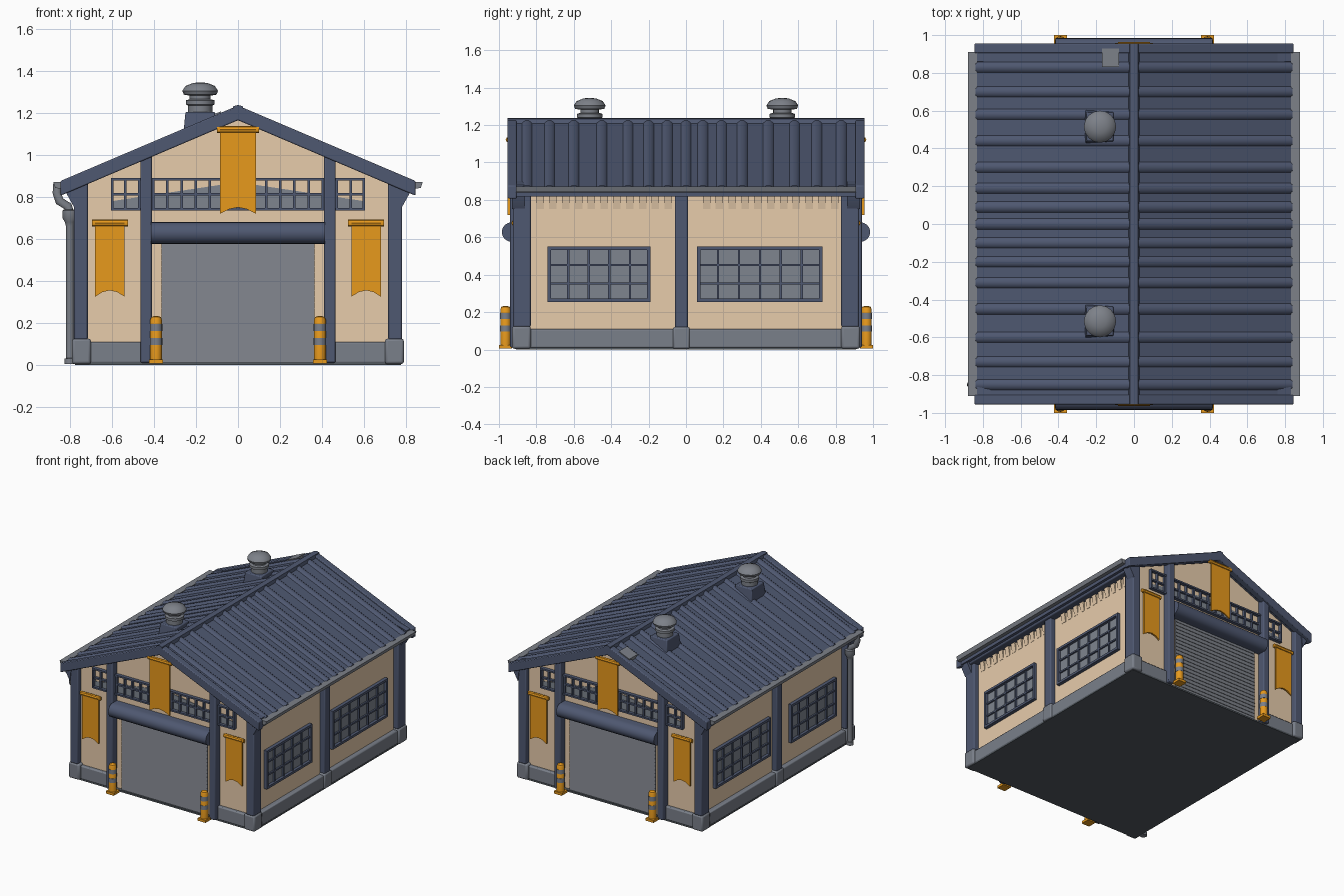
import bpy, bmesh, math
from mathutils import Vector

if "Cube" in bpy.data.objects:
    bpy.data.objects.remove(bpy.data.objects["Cube"])


def material(name, r, g, b):
    m = bpy.data.materials.new(name)
    m.use_nodes = True
    m.diffuse_color = (r, g, b, 1)
    bsdf = m.node_tree.nodes["Principled BSDF"]
    bsdf.inputs["Base Color"].default_value = (r, g, b, 1)
    bsdf.inputs["Roughness"].default_value = 0.8
    return m


BLUE = material("slate blue", 0.078, 0.098, 0.165)
CREAM = material("cream plaster", 0.86, 0.65, 0.44)
STONE = material("stone grey", 0.195, 0.215, 0.255)
METAL = material("metal grey", 0.205, 0.22, 0.25)
GLASS = material("window grey", 0.21, 0.235, 0.275)
ORANGE = material("warm orange", 0.8, 0.32, 0.012)
DARK = material("dark underside", 0.085, 0.1, 0.115)


class Part:
    """Collects solids in one mesh, then makes an object from them."""

    def __init__(self):
        self.bm = bmesh.new()

    def loft(self, a, b):
        va = [self.bm.verts.new(p) for p in a]
        vb = [self.bm.verts.new(p) for p in b]
        self.bm.faces.new(va)
        self.bm.faces.new(vb[::-1])
        for i in range(len(va)):
            j = (i + 1) % len(va)
            self.bm.faces.new((va[i], vb[i], vb[j], va[j]))
        return self

    def box(self, x0, x1, y0, y1, z0, z1):
        def ring(z):
            return [(x0, y0, z), (x1, y0, z), (x1, y1, z), (x0, y1, z)]
        return self.loft(ring(z0), ring(z1))

    def along_y(self, profile, y0, y1):
        return self.loft([(x, y0, z) for x, z in profile], [(x, y1, z) for x, z in profile])

    def along_x(self, profile, x0, x1):
        return self.loft([(x0, y, z) for y, z in profile], [(x1, y, z) for y, z in profile])

    def lathe(self, x, y, profile, sides=16):
        rings = []
        for r, z in profile:
            turn = [2 * math.pi * i / sides for i in range(sides)]
            rings.append([self.bm.verts.new((x + r * math.cos(t), y + r * math.sin(t), z)) for t in turn])
        for a, b in zip(rings, rings[1:]):
            for i in range(sides):
                j = (i + 1) % sides
                self.bm.faces.new((a[i], a[j], b[j], b[i]))
        self.bm.faces.new(rings[0][::-1])
        self.bm.faces.new(rings[-1])
        return self

    def finish(self, name, mat, mirror="", bevel=0):
        bmesh.ops.recalc_face_normals(self.bm, faces=self.bm.faces)
        me = bpy.data.meshes.new(name)
        self.bm.to_mesh(me)
        self.bm.free()
        me.materials.append(mat)
        me.shade_smooth()
        me.set_sharp_from_angle(angle=math.radians(40))
        ob = bpy.data.objects.new(name, me)
        bpy.context.collection.objects.link(ob)
        if bevel:
            mod = ob.modifiers.new("soft edges", 'BEVEL')
            mod.width, mod.segments = bevel, 2
        if mirror:
            mod = ob.modifiers.new("both sides", 'MIRROR')
            mod.use_axis = ("x" in mirror, "y" in mirror, False)
            mod.use_mirror_merge = False
        return ob


def roof_z(x, top=1.22):
    return top - 0.425 * abs(x)


def gable(half, top, drop):
    """Chevron profile following the roof slope."""
    xs = (-half, 0, half)
    return [(x, roof_z(x, top)) for x in xs] + [(x, roof_z(x, top) - drop) for x in xs[::-1]]


# Walls and floor
W, L = 0.74, 0.885
Part().along_y([(-W, 0.01), (W, 0.01), (W, 0.87), (0, 1.18), (-W, 0.87)], -L, L).finish("walls", CREAM)
Part().box(-0.775, 0.775, -0.91, 0.91, 0, 0.012).finish("floor_slab", DARK)

# Stone base with corner feet
Part().box(0.7, 0.775, -0.91, 0.91, 0.008, 0.11).finish("side_base", STONE, "x", 0.008)
Part().box(0.45, 0.775, -0.91, -0.86, 0.008, 0.11).finish("end_base", STONE, "xy", 0.008)
Part().box(0.7, 0.79, -0.93, -0.83, 0.004, 0.125).finish("corner_foot", STONE, "xy", 0.012)
Part().box(0.7, 0.787, -0.07, 0.02, 0.004, 0.12).finish("middle_foot", STONE, "x", 0.01)

# Posts and beams
Part().box(0.715, 0.782, -0.925, -0.83, 0.12, 0.885).finish("corner_post", BLUE, "xy", 0.008)
Part().box(0.72, 0.78, -0.06, 0.01, 0.115, 0.86).finish("middle_post", BLUE, "x", 0.008)
Part().box(0.41, 0.465, -0.94, -0.86, 0.01, 1.01).finish("door_post", BLUE, "xy", 0.008)
Part().box(0.72, 0.80, -0.92, 0.92, 0.82, 0.875).finish("eave_beam", BLUE, "x", 0.008)
Part().along_y([(0.78, 0.75), (0.83, 0.84), (0.83, 0.88), (0.76, 0.9)], -0.93, -0.86).finish(
    "eave_bracket", BLUE, "xy")

# Plaster ribs under the eaves
ribs = Part()
for i in range(24):
    y = -0.8 + i * 0.0685
    if abs(y + 0.015) > 0.08:
        ribs.along_y([(0.735, 0.75), (0.742, 0.75), (0.756, 0.825), (0.735, 0.825)], y, y + 0.04)
ribs.finish("eave_ribs", CREAM, "x")

# Roof slab, gable trim, ridge and raised ribs
Part().along_y(gable(0.84, 1.22, 0.045), -0.94, 0.94).finish("roof", BLUE)
Part().along_y(gable(0.845, 1.235, 0.07), -0.955, -0.905).finish("gable_trim", BLUE, "y", 0.006)
Part().along_y([(-0.03, 1.2), (-0.022, 1.232), (0, 1.238), (0.022, 1.232), (0.03, 1.2)], -0.955, 0.955).finish(
    "ridge_cap", BLUE)
rib_shape = [(-0.034, -0.01), (-0.026, 0.003), (-0.01, 0.014), (0.01, 0.014), (0.026, 0.003), (0.034, -0.01)]
roof_ribs = Part()
for y in (-0.85, -0.73, -0.6, -0.45, -0.31, -0.2, -0.1, 0, 0.09, 0.19, 0.3, 0.44, 0.58, 0.7, 0.83):
    roof_ribs.loft(*[[(x, y + dy, roof_z(x) + dz) for dy, dz in rib_shape] for x in (0, 0.84)])
roof_ribs.finish("roof_ribs", BLUE, "x")

# Roller door with slats, and its rounded hood
door = Part()
for i in range(20):
    z = 0.012 + i * 0.0285
    door.along_x([(-0.87, z), (-0.896, z), (-0.892, z + 0.0285), (-0.87, z + 0.0285)], -0.365, 0.365)
door.finish("roller_door", METAL, "y")
hood = [(-0.93 + 0.055 * math.cos(t * math.pi / 8), 0.628 + 0.053 * math.sin(t * math.pi / 8)) for t in range(4, 13)]
Part().along_x([(-0.87, 0.681)] + hood + [(-0.87, 0.575)], -0.415, 0.415).finish("door_hood", BLUE, "y")


# Windows: rim and glazing bars laid out on a wall, u across and z up
def bars(u0, u1, z0, z1, cols, rows, rim, bar):
    out = [(u0, u1, z0, z0 + rim, 1), (u0, u1, z1 - rim, z1, 1),
           (u0, u0 + rim, z0, z1, 1), (u1 - rim, u1, z0, z1, 1)]
    for i in range(1, cols):
        u = u0 + (u1 - u0) * i / cols
        out.append((u - bar, u + bar, z0, z1, 0))
    for i in range(1, rows):
        z = z0 + (z1 - z0) * i / rows
        out.append((u0, u1, z - bar, z + bar, 0))
    return out


frames, panes = Part(), Part()
for y0, y1, cols in ((-0.74, -0.19, 5), (0.06, 0.73, 6)):
    panes.box(0.735, W + 0.004, y0, y1, 0.26, 0.545)
    for u0, u1, z0, z1, outer in bars(y0, y1, 0.255, 0.55, cols, 3, 0.018, 0.006):
        frames.box(0.73, 0.766 if outer else 0.756, u0, u1, z0, z1)
frames.finish("side_window_frames", BLUE, "x")
panes.finish("side_window_panes", GLASS, "x")

frames = Part()
for u0, u1, z0, z1, outer in bars(-0.605, 0.605, 0.735, 0.89, 18, 2, 0.012, 0.006):
    frames.box(u0, u1, -0.912 if outer else -0.905, -0.88, z0, z1)
frames.finish("gable_window_frame", BLUE, "y")
Part().along_y([(-0.6, 0.74), (0.6, 0.74), (0.6, 0.78), (0, 0.87), (-0.6, 0.78)], -L - 0.004, -0.88).finish(
    "gable_window_pane", GLASS, "y")


# Hanging swallowtail banners on rods
def banner(name, x, half, z0, z1, y, mirror):
    cloth = Part()
    cloth.along_y([(x - half, z1), (x - half, z0), (x - half * 0.5, z0 + 0.022), (x, z0 + 0.03),
                   (x + half * 0.5, z0 + 0.022), (x + half, z0), (x + half, z1)], y - 0.006, y + 0.006)
    ring = [(y + 0.016 * math.cos(t * math.pi / 4), z1 - 0.014 + 0.016 * math.sin(t * math.pi / 4)) for t in range(8)]
    cloth.along_x(ring, x - half, x + half)
    cloth.along_x([(y + (a - y) * 0.7, b) for a, b in ring], x - half - 0.016, x + half + 0.016)
    cloth.finish(name, ORANGE, mirror)


banner("centre_banner", 0, 0.085, 0.72, 1.135, -0.948, "y")
banner("side_banner", 0.61, 0.07, 0.325, 0.69, -0.918, "xy")

# Striped bollards beside the doors
BX, BY = 0.39, -0.965
post = Part().box(BX - 0.034, BX + 0.034, BY - 0.035, BY + 0.035, 0.006, 0.025)
post.lathe(BX, BY, [(0.028, 0.02), (0.028, 0.215), (0.022, 0.228), (0.008, 0.233)])
post.finish("bollard", ORANGE, "xy")
bands = Part()
for z in (0.095, 0.162):
    bands.lathe(BX, BY, [(0.0295, z), (0.0295, z + 0.033)])
bands.finish("bollard_bands", STONE, "xy")

# Roof vents and hatch
VX, VY = -0.18, -0.515
corners = ((-1, -1), (1, -1), (1, 1), (-1, 1))
Part().loft([(VX + a * 0.08, VY + b * 0.09, 1.1) for a, b in corners],
            [(VX + a * 0.07, VY + b * 0.075, 1.205) for a, b in corners]).finish("vent_base", BLUE, "y", 0.006)
Part().lathe(VX, VY, [(0.058, 1.19), (0.058, 1.235), (0.068, 1.24), (0.068, 1.26), (0.05, 1.265), (0.05, 1.282),
                      (0.078, 1.287), (0.085, 1.305), (0.07, 1.328), (0.035, 1.342), (0.01, 1.345)]).finish(
    "roof_vent", METAL, "y")
Part().loft(*[[(x, y, roof_z(x) + dz) for x, y in ((-0.17, 0.83), (-0.08, 0.83), (-0.08, 0.93), (-0.17, 0.93))]
              for dz in (0, 0.022)]).finish("roof_hatch", METAL)

# Gutters and drainpipe
Part().along_y([(0.83, 0.872), (0.83, 0.85), (0.845, 0.84), (0.87, 0.842), (0.88, 0.872)], -0.91, 0.91).finish(
    "gutter", METAL, "x")
Part().lathe(-0.8, -0.85, [(0.026, 0.005), (0.026, 0.03), (0.019, 0.032), (0.019, 0.66), (0.024, 0.68),
                           (0.036, 0.7), (0.036, 0.735), (0.028, 0.74)]).finish("drainpipe", METAL)
curve = bpy.data.curves.new("gutter_outlet", 'CURVE')
curve.dimensions = '3D'
curve.bevel_depth, curve.bevel_resolution = 0.022, 3
curve.use_fill_caps = True
path = [(-0.858, 0.87), (-0.862, 0.82), (-0.85, 0.78), (-0.81, 0.755), (-0.8, 0.72)]
line = curve.splines.new('POLY')
line.points.add(len(path) - 1)
for point, (x, z) in zip(line.points, path):
    point.co = Vector((x, -0.85, z, 1))
curve.materials.append(METAL)
bpy.context.collection.objects.link(bpy.data.objects.new("gutter_outlet", curve))
